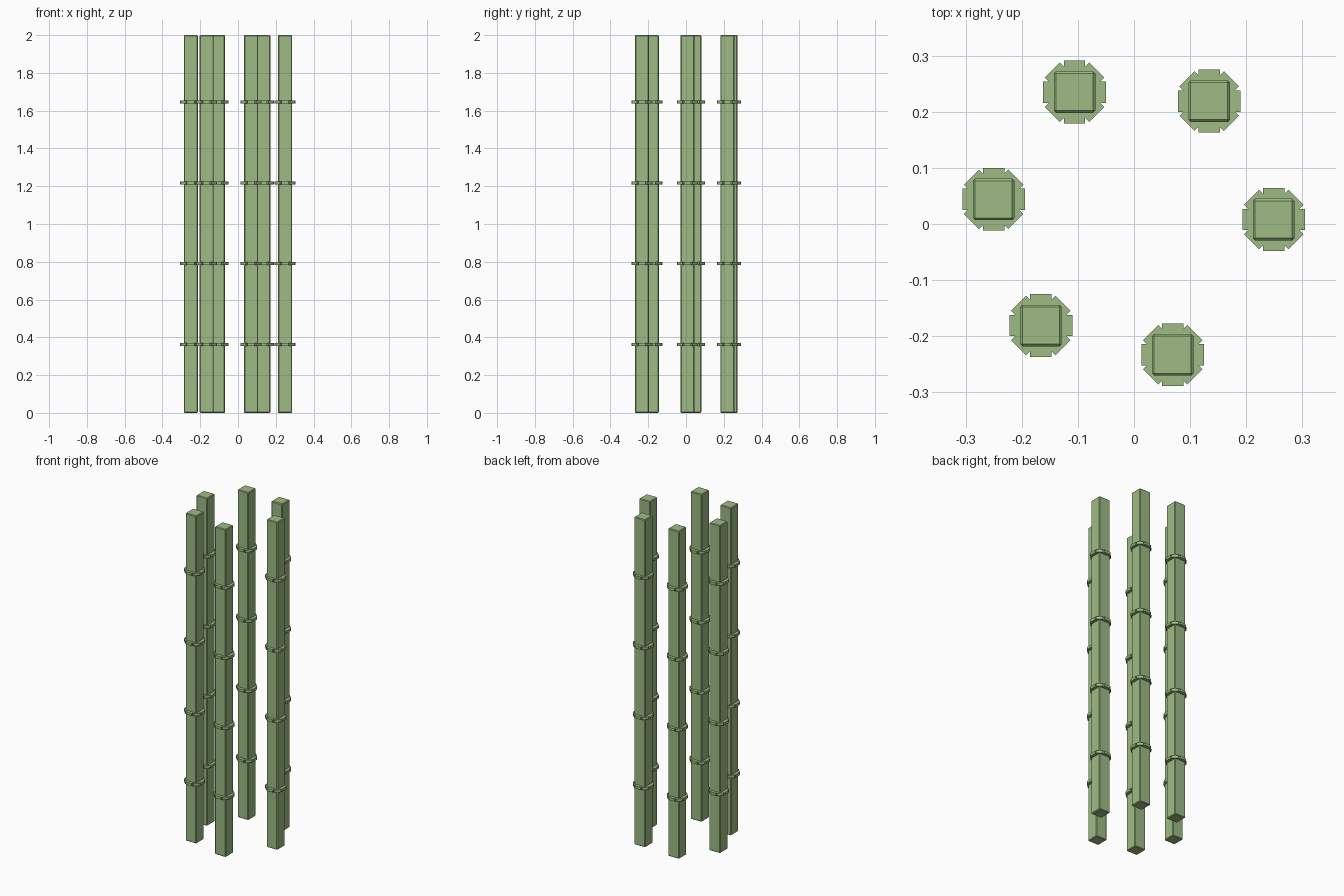
import bpy, bmesh
from math import cos, sin, radians
from mathutils import Vector

if "Cube" in bpy.data.objects:
    bpy.data.objects.remove(bpy.data.objects["Cube"], do_unlink=True)

POLE, BEVEL, HEIGHT = 0.074, 0.004, 2.0
RADIUS, HALF, THICK = 0.056, 0.019, 0.016
NODES = [0.362 + 0.428 * i for i in range(4)]
SPOTS = [(-0.106, 0.235), (0.134, 0.219), (-0.250, 0.044),
         (0.249, 0.008), (-0.166, -0.181), (0.069, -0.233)]

green = bpy.data.materials.new("bamboo_green")
green.use_nodes = True
color = (0.34, 0.50, 0.23, 1)
green.diffuse_color = color
bsdf = green.node_tree.nodes["Principled BSDF"]
bsdf.inputs["Base Color"].default_value = color
bsdf.inputs["Roughness"].default_value = 0.8


def make_mesh(name, bm):
    bmesh.ops.recalc_face_normals(bm, faces=bm.faces)
    mesh = bpy.data.meshes.new(name)
    bm.to_mesh(mesh)
    bm.free()
    mesh.materials.append(green)
    return mesh


def place(name, mesh, x, y, z):
    ob = bpy.data.objects.new(name, mesh)
    ob.location = (x, y, z)
    bpy.context.collection.objects.link(ob)


# Square stalk with slightly chamfered edges
bm = bmesh.new()
bmesh.ops.create_cube(bm, size=1)
bmesh.ops.scale(bm, vec=(POLE, POLE, HEIGHT), verts=bm.verts)
bmesh.ops.bevel(bm, geom=bm.edges[:], offset=BEVEL, segments=1, affect='EDGES')
stalk = make_mesh("stalk", bm)

# Eight-sided joint ring with a notch between neighbouring sides
bm = bmesh.new()
notch = HALF / sin(radians(22.5))
rim = []
for i in range(8):
    a = radians(45 * i)
    out, side = Vector((cos(a), sin(a), 0)), Vector((-sin(a), cos(a), 0))
    mid = a + radians(22.5)
    rim += [out * RADIUS - side * HALF, out * RADIUS + side * HALF,
            Vector((cos(mid), sin(mid), 0)) * notch]
base = Vector((0, 0, -THICK / 2))
face = bm.faces.new([bm.verts.new(p + base) for p in rim])
res = bmesh.ops.extrude_face_region(bm, geom=[face], use_keep_orig=True)
top = [v for v in res["geom"] if isinstance(v, bmesh.types.BMVert)]
bmesh.ops.translate(bm, vec=(0, 0, THICK), verts=top)
ring = make_mesh("joint_ring", bm)

# Grove of stalks, each with four joints
for n, (x, y) in enumerate(SPOTS, 1):
    place(f"stalk_{n}", stalk, x, y, HEIGHT / 2)
    for k, z in enumerate(NODES, 1):
        place(f"stalk_{n}_joint_{k}", ring, x, y, z)
